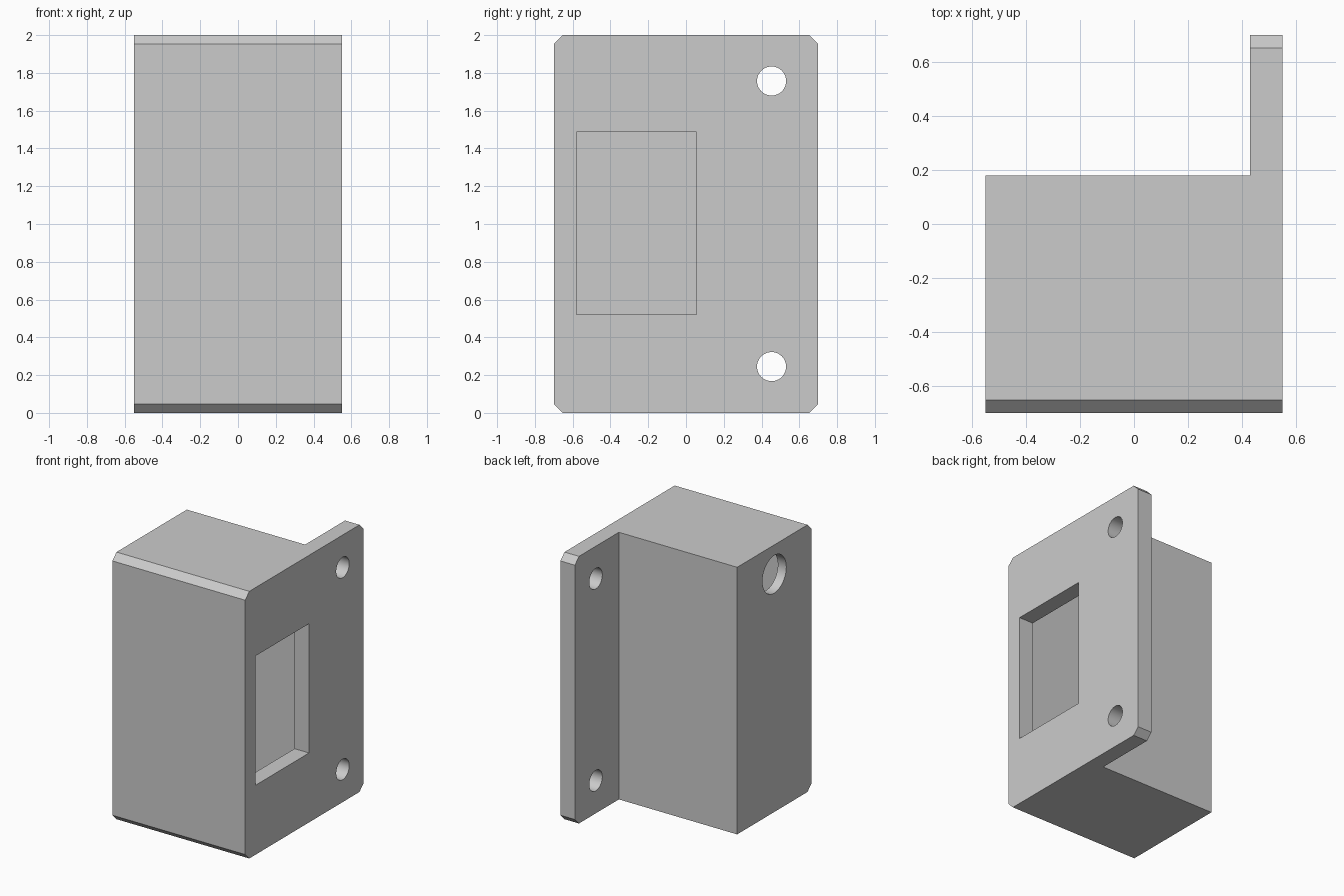
import bpy, bmesh, math
from mathutils import Vector

if "Cube" in bpy.data.objects:
    bpy.data.objects.remove(bpy.data.objects["Cube"], do_unlink=True)

WIDTH, DEPTH, HEIGHT = 1.10, 1.40, 2.0
PLATE, WALL, CHAMFER = 0.12, 0.07, 0.048
X, Y = WIDTH / 2, DEPTH / 2
BACK = 0.18                      # rear face of the box
MID = (BACK - Y) / 2             # middle of the box in y

grey = bpy.data.materials.new("plain grey")
grey.use_nodes = True
grey.diffuse_color = (0.6, 0.6, 0.6, 1)
grey.node_tree.nodes["Principled BSDF"].inputs["Base Color"].default_value = (0.6, 0.6, 0.6, 1)


def prism(name, outline, x0, x1):
    """Extrude a (y, z) outline along x."""
    bm = bmesh.new()
    face = bm.faces.new([bm.verts.new((x0, y, z)) for y, z in outline])
    new = bmesh.ops.extrude_face_region(bm, geom=[face])["geom"]
    bmesh.ops.translate(bm, vec=Vector((x1 - x0, 0, 0)),
                        verts=[v for v in new if isinstance(v, bmesh.types.BMVert)])
    bmesh.ops.recalc_face_normals(bm, faces=bm.faces)
    mesh = bpy.data.meshes.new(name)
    bm.to_mesh(mesh)
    bm.free()
    mesh.materials.append(grey)
    obj = bpy.data.objects.new(name, mesh)
    bpy.context.collection.objects.link(obj)
    return obj


def rect(y0, y1, z0, z1):
    return [(y0, z0), (y1, z0), (y1, z1), (y0, z1)]


def circle(y, z, r, n=48):
    return [(y + r * math.cos(math.tau * i / n), z + r * math.sin(math.tau * i / n))
            for i in range(n)]


def combine(target, other, operation):
    mod = target.modifiers.new(operation.title(), "BOOLEAN")
    mod.operation, mod.solver, mod.object = operation, "EXACT", other
    bpy.context.view_layer.objects.active = target
    bpy.ops.object.modifier_apply(modifier=mod.name)
    bpy.data.objects.remove(other, do_unlink=True)


# Full block with chamfered corners
c = CHAMFER
block = prism("mounting_box", [
    (-Y + c, 0), (Y - c, 0), (Y, c), (Y, HEIGHT - c),
    (Y - c, HEIGHT), (-Y + c, HEIGHT), (-Y, HEIGHT - c), (-Y, c)], -X, X)

# Notch behind the box, leaving the mounting flange
combine(block, prism("notch", rect(BACK, 1, -0.2, 2.2), -1, X - PLATE), "DIFFERENCE")

# Hollow interior
combine(block, prism("cavity", rect(-Y + WALL, BACK - WALL, WALL, HEIGHT - WALL),
                     -X + WALL, X - PLATE), "DIFFERENCE")

# Rectangular window through the face plate
combine(block, prism("window", rect(-0.58, 0.055, 0.52, 1.488), X - PLATE - 0.1, 1), "DIFFERENCE")

# Screw holes in the flange
for z in (0.245, 1.757):
    combine(block, prism("screw_hole", circle(0.453, z, 0.077), 0.2, 1), "DIFFERENCE")

# Cable hole in the far side wall
combine(block, prism("cable_hole", circle(MID, 1.78, 0.141), -1, -X + WALL + 0.1), "DIFFERENCE")

# Smooth hole walls, sharp edges elsewhere
bpy.ops.object.select_all(action="DESELECT")
block.select_set(True)
bpy.context.view_layer.objects.active = block
bpy.ops.object.shade_smooth_by_angle(angle=math.radians(30))
